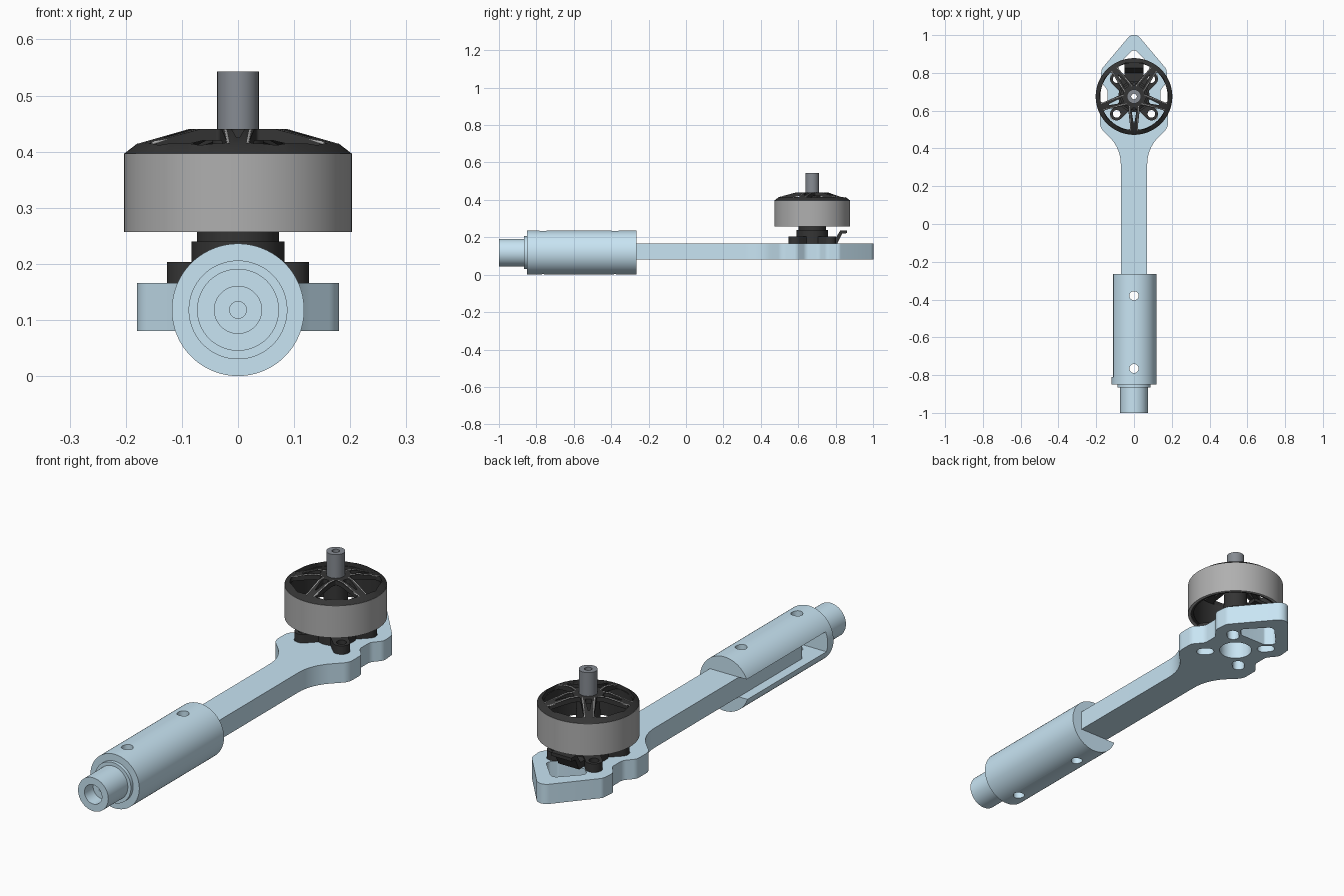
import bpy, bmesh, math
from mathutils import Vector

if "Cube" in bpy.data.objects:
    bpy.data.objects.remove(bpy.data.objects["Cube"])

CY = 0.675          # motor axis y
AXZ = 0.118         # sleeve axis z


def material(name, rgb):
    m = bpy.data.materials.new(name)
    m.diffuse_color = (*rgb, 1)
    m.use_nodes = True
    m.node_tree.nodes["Principled BSDF"].inputs["Base Color"].default_value = m.diffuse_color
    return m


BLUE = material("blue", (0.58, 0.78, 0.90))
GREY = material("bell grey", (0.43, 0.43, 0.43))
BLACK = material("black", (0.035, 0.035, 0.035))
STEEL = material("dark steel", (0.24, 0.26, 0.29))


def finish(bm, name, mat):
    bmesh.ops.recalc_face_normals(bm, faces=bm.faces)
    me = bpy.data.meshes.new(name)
    bm.to_mesh(me)
    bm.free()
    ob = bpy.data.objects.new(name, me)
    bpy.context.collection.objects.link(ob)
    if mat:
        me.materials.append(mat)
    return ob


def prism(name, pts, z0, z1, mat=None):
    bm = bmesh.new()
    f = bm.faces.new([bm.verts.new((x, y, z0)) for x, y in pts])
    r = bmesh.ops.extrude_face_region(bm, geom=[f])
    for v in r["geom"]:
        if isinstance(v, bmesh.types.BMVert):
            v.co.z = z1
    return finish(bm, name, mat)


def lathe(name, prof, mat, seg=72, place=None):
    """Revolve a closed (radius, height) profile; place maps it to the world."""
    place = place or (lambda r, h, a: (r * math.cos(a), CY + r * math.sin(a), h))
    bm = bmesh.new()
    rings = [[bm.verts.new(place(r, h, 2 * math.pi * i / seg)) for r, h in prof]
             for i in range(seg)]
    n = len(prof)
    for i in range(seg):
        a, b = rings[i], rings[(i + 1) % seg]
        for j in range(n):
            k = (j + 1) % n
            bm.faces.new((a[j], a[k], b[k], b[j]))
    return finish(bm, name, mat)


def rounded(corners, steps=8):
    """Polygon with each (x, y, radius) corner replaced by an arc."""
    out, n = [], len(corners)
    for i, (x, y, r) in enumerate(corners):
        p = Vector((x, y))
        if r == 0:
            out.append((x, y))
            continue
        u = (Vector(corners[i - 1][:2]) - p).normalized()
        v = (Vector(corners[(i + 1) % n][:2]) - p).normalized()
        half = u.angle(v) / 2
        c = p + (u + v).normalized() * (r / math.sin(half))
        s = p + u * (r / math.tan(half)) - c
        e = p + v * (r / math.tan(half)) - c
        ang = math.atan2(s.x * e.y - s.y * e.x, s.dot(e))
        for k in range(steps + 1):
            t = ang * k / steps
            out.append((c.x + s.x * math.cos(t) - s.y * math.sin(t),
                        c.y + s.x * math.sin(t) + s.y * math.cos(t)))
    return out


def circle(x, y, r, n=32):
    return [(x + r * math.cos(2 * math.pi * i / n), y + r * math.sin(2 * math.pi * i / n))
            for i in range(n)]


def spun(pts, a):
    """Rotate motor-centred points by a and move them to the motor axis."""
    c, s = math.cos(a), math.sin(a)
    return [(x * c - y * s, CY + x * s + y * c) for x, y in pts]


def capsule(x0, x1, r):
    return rounded([(x0 - r, -r, r * .98), (x1 + r, -r, r * .98),
                    (x1 + r, r, r * .98), (x0 - r, r, r * .98)])


def cut(ob, pts, z0=-0.2, z1=0.8):
    c = prism("cutter", pts, z0, z1)
    c.hide_render = True
    m = ob.modifiers.new("cut", "BOOLEAN")
    m.operation, m.solver, m.object = "DIFFERENCE", "EXACT", c
    bpy.context.view_layer.objects.active = ob
    bpy.ops.object.modifier_apply(modifier=m.name)
    bpy.data.objects.remove(c)


DIAG = [math.radians(45 + 90 * k) for k in range(4)]
SPOKES = [math.radians(-90 + 72 * k) for k in range(5)]
PINS = (-0.38, -0.765)

# Flat arm with scalloped motor mount and pointed tip
half = [(0.07, -0.70, 0), (0.07, 0.40, 0.2), (0.18, 0.51, 0.06), (0.18, 0.595, 0.04),
        (0.14, 0.64, 0.04), (0.14, 0.71, 0.04), (0.178, 0.755, 0.04), (0.172, 0.82, 0.03)]
arm = prism("arm", rounded(half + [(0, 1.024, 0.04)] + [(-x, y, r) for x, y, r in half[::-1]]),
            0.08, 0.166, BLUE)
cut(arm, circle(0, CY, 0.068, 48))
cut(arm, circle(0, PINS[0], 0.024))
cut(arm, rounded([(0, 0.93, 0.025), (-0.1, 0.825, 0.02), (-0.065, 0.79, 0.015),
                  (0.065, 0.79, 0.015), (0.1, 0.825, 0.02)]))
for a in DIAG:
    cut(arm, spun(capsule(0.118, 0.142, 0.025), a))

# Round sleeve with stub, collar, bore, side slot and pin holes
sleeve = lathe("sleeve", [(0.015, -0.265), (0.118, -0.265), (0.118, -0.85), (0.088, -0.85),
                          (0.088, -0.865), (0.073, -0.865), (0.073, -1), (0.042, -1),
                          (0.042, -0.94), (0.015, -0.94)], BLUE, 96,
               lambda r, h, a: (r * math.cos(a), h, AXZ + r * math.sin(a)))
cut(sleeve, [(-0.3, -0.81), (0.07, -0.81), (0.07, -0.2), (-0.3, -0.2)], 0.08, 0.166)
for y in PINS:
    cut(sleeve, circle(0, y, 0.024))

# Motor base: stepped core and four drilled feet
core = lathe("motor_core", [(0.015, 0.166), (0.083, 0.166), (0.083, 0.24), (0.073, 0.24),
                            (0.073, 0.258), (0.052, 0.27), (0.045, 0.425), (0.015, 0.425)], BLACK)
for a in DIAG:
    foot = prism("motor_foot", spun(capsule(0.06, 0.131, 0.034), a), 0.166, 0.203, BLACK)
    cut(foot, spun(circle(0.13, 0, 0.02), a))

# Bent wire guard behind the base
tab = prism("wire_guard", [(0.74, 0.168), (0.81, 0.168), (0.835, 0.22), (0.862, 0.222),
                           (0.862, 0.237), (0.825, 0.237), (0.80, 0.195), (0.74, 0.195)],
            -0.05, 0.05, BLACK)
for v in tab.data.vertices:
    y, z, x = v.co
    v.co = (x, y, z)

# Bell ring and magnet liner
lathe("bell", [(0.19, 0.257), (0.203, 0.257), (0.203, 0.397), (0.19, 0.397)], GREY, 96)
lathe("magnet_ring", [(0.178, 0.262), (0.19, 0.262), (0.19, 0.394), (0.178, 0.394)], BLACK, 96)

# Spoked cap: windows between the spokes, a drop-shaped opening in each spoke
cap = lathe("bell_cap", [(0.015, 0.44), (0.085, 0.44), (0.18, 0.414), (0.202, 0.397),
                         (0.18, 0.394), (0.08, 0.42), (0.015, 0.42)], BLACK, 96)
window = [(0.056, 0, 0.006), (0.155, -0.09, 0.012), (0.178, -0.045, 0.03),
          (0.178, 0.045, 0.03), (0.155, 0.09, 0.012)]
drop = [(0.062, -0.015, 0.008), (0.155, 0, 0.003), (0.062, 0.015, 0.008)]
for a in SPOKES:
    cut(cap, spun(rounded(window), a + math.radians(36)), 0.38, 0.5)
    cut(cap, spun(rounded(drop), a), 0.38, 0.5)

# Light ribs along both edges of every spoke
cu = bpy.data.curves.new("spoke_ribs", "CURVE")
cu.dimensions, cu.bevel_depth, cu.bevel_resolution = "3D", 0.0035, 1
cu.use_fill_caps = True
for a in SPOKES:
    for s in (-1, 1):
        sp = cu.splines.new("POLY")
        path = spun([(0.05, s * 0.024), (0.085, s * 0.022), (0.178, s * 0.017)], a)
        sp.points.add(2)
        for p, (x, y), z in zip(sp.points, path, (0.437, 0.437, 0.412)):
            p.co = (x, y, z, 1)
cu.materials.append(GREY)
bpy.context.collection.objects.link(bpy.data.objects.new("spoke_ribs", cu))

# Hollow shaft
lathe("shaft", [(0.015, 0.40), (0.037, 0.40), (0.037, 0.543), (0.015, 0.543)], STEEL, 48)

# Smooth round surfaces, keep edges crisp
bpy.ops.object.select_all(action="DESELECT")
for ob in bpy.context.scene.objects:
    if ob.type == "MESH":
        ob.select_set(True)
        bpy.context.view_layer.objects.active = ob
bpy.ops.object.shade_smooth_by_angle(angle=math.radians(25))
